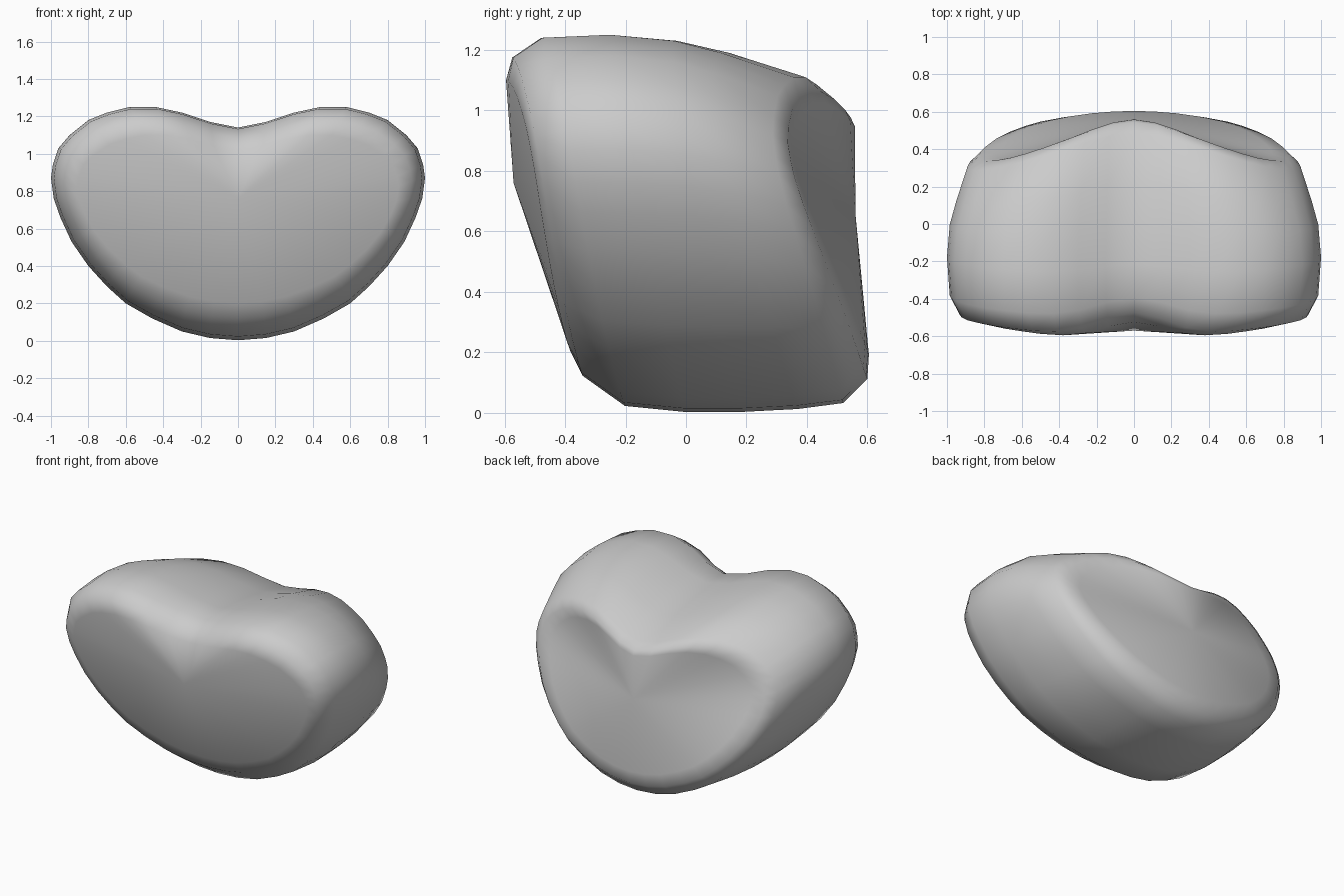
import bpy, bmesh
from math import sqrt, exp

if "Cube" in bpy.data.objects:
    bpy.data.objects.remove(bpy.data.objects["Cube"])

# half of the kidney-shaped cross-section: notch, lobe, side, bottom (x, z)
HALF = [(0, 1.14), (.15, 1.17), (.3, 1.22), (.44, 1.25), (.58, 1.25), (.7, 1.22),
        (.8, 1.18), (.9, 1.1), (.96, 1.03), (.99, .94), (1, .87), (.985, .76),
        (.95, .66), (.89, .53), (.8, .4), (.7, .29), (.6, .2), (.46, .12),
        (.3, .05), (.15, .015), (0, .003)]
OUTLINE = HALF + [(-x, z) for x, z in HALF[-2:0:-1]]

# rings front to back:
# half width, bottom z, lobe top z, y at top, y at bottom, side sweep, notch pull
RINGS = [(.86, .20, 1.10, -.625, -.38, -.09, .10),
         (.93, .12, 1.175, -.60, -.34, -.07, .13),
         (.985, .02, 1.24, -.50, -.20, -.06, .10),
         (1.0, .0, 1.25, -.26, .0, -.02, .03),
         (.985, .0, 1.23, -.01, .18, .07, 0),
         (.95, .01, 1.19, .20, .37, .20, 0),
         (.89, .03, 1.11, .48, .52, .30, 0),
         (.83, .11, 1.06, .54, .60, .32, 0),
         (.74, .19, 1.02, .555, .605, .32, 0)]

bm = bmesh.new()
loops = []
for w, zb, zt, yt, yb, sweep, notch in RINGS:
    loop = []
    for x, z in OUTLINE:
        v = z / 1.25
        y = yb + (yt - yb) * v ** .85
        y -= sweep * (.15 + .85 * v) * (sqrt(x * x + .04) - .2)
        y += notch * v ** 2 * exp(-(x / .25) ** 2)
        loop.append(bm.verts.new((x * w, y, zb + (zt - zb) * v)))
    loops.append(loop)

# side wall
n = len(OUTLINE)
for a, b in zip(loops, loops[1:]):
    for i in range(n):
        j = (i + 1) % n
        bm.faces.new((a[i], a[j], b[j], b[i]))

# fan caps
for loop, co in ((loops[0], (0, -.57, .76)), (loops[-1], (0, .56, .66))):
    pole = bm.verts.new(co)
    for i in range(n):
        bm.faces.new((loop[i], loop[(i + 1) % n], pole))

bmesh.ops.recalc_face_normals(bm, faces=bm.faces)
for f in bm.faces:
    f.smooth = True
mesh = bpy.data.meshes.new("cushion_body")
bm.to_mesh(mesh)
bm.free()
bpy.context.collection.objects.link(bpy.data.objects.new("cushion_body", mesh))
